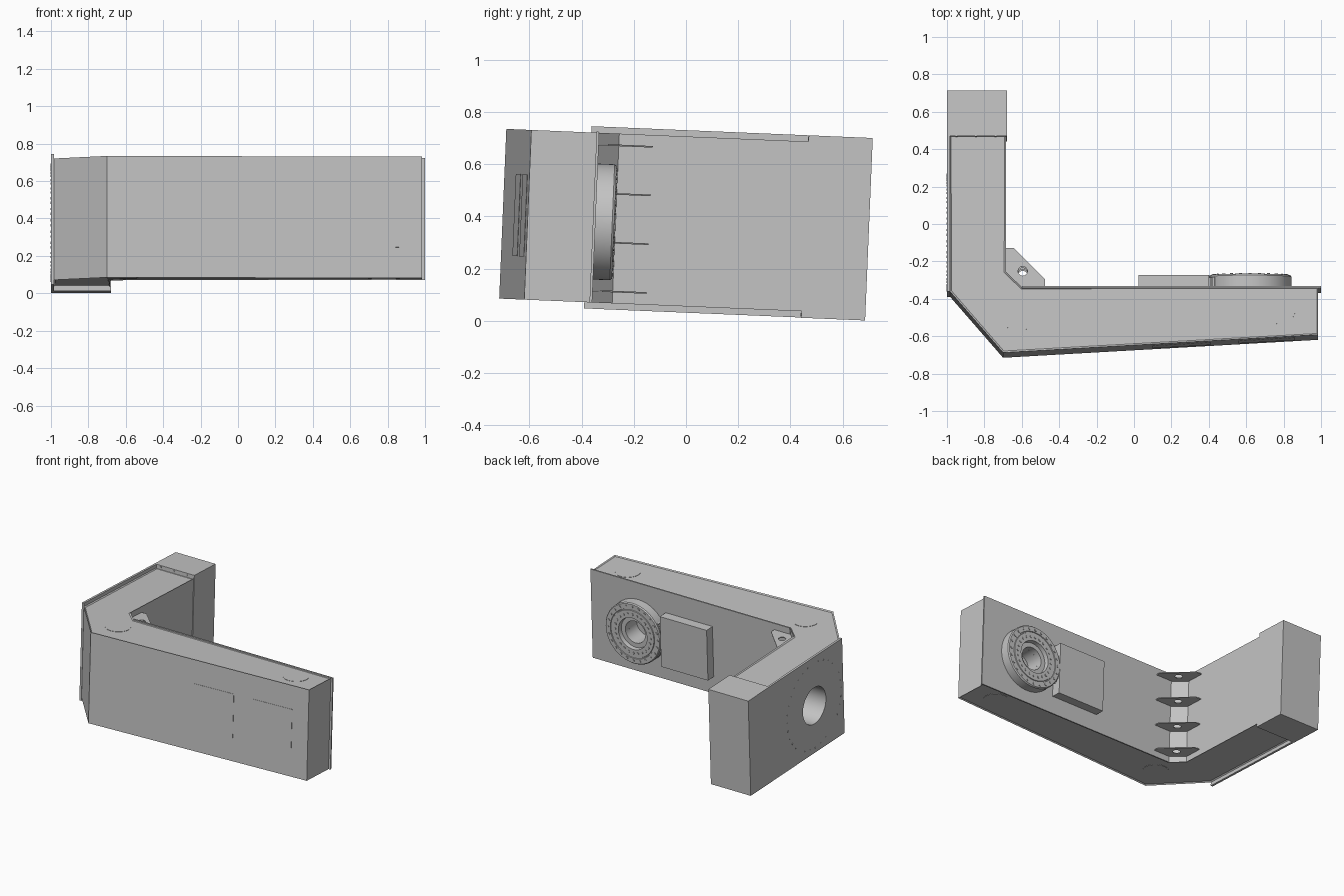
import bpy, bmesh, math
from mathutils import Matrix, Vector

cube = bpy.data.objects.get("Cube")
if cube:
    bpy.data.objects.remove(cube, do_unlink=True)

TILT = Matrix.Rotation(math.radians(-2.4), 4, 'X')  # whole unit leans slightly
Z0, Z1, ZC = 0.055, 0.705, 0.375

steel = bpy.data.materials.new("plain_grey")
steel.use_nodes = True
grey = (0.55, 0.55, 0.55, 1)
steel.diffuse_color = grey
steel.node_tree.nodes["Principled BSDF"].inputs["Base Color"].default_value = grey


def finish(name, bm, smooth=False):
    bmesh.ops.recalc_face_normals(bm, faces=bm.faces)
    mesh = bpy.data.meshes.new(name)
    bm.to_mesh(mesh)
    bm.free()
    mesh.materials.append(steel)
    obj = bpy.data.objects.new(name, mesh)
    bpy.context.collection.objects.link(obj)
    obj.matrix_world = TILT
    if smooth:
        bpy.ops.object.select_all(action='DESELECT')
        obj.select_set(True)
        bpy.context.view_layer.objects.active = obj
        bpy.ops.object.shade_smooth_by_angle(angle=math.radians(35))
    return obj


def prism(name, outline, z0, z1, recess=0):
    bm = bmesh.new()
    base = bm.faces.new([bm.verts.new((x, y, z0)) for x, y in outline])
    top = bmesh.ops.extrude_face_region(bm, geom=[base])["geom"]
    bmesh.ops.translate(bm, vec=(0, 0, z1 - z0),
                        verts=[v for v in top if isinstance(v, bmesh.types.BMVert)])
    bmesh.ops.recalc_face_normals(bm, faces=bm.faces)
    if recess:
        caps = [f for f in bm.faces if abs(f.normal.z) > 0.9]
        bmesh.ops.inset_individual(bm, faces=caps, thickness=0.01, depth=-recess)
    return finish(name, bm)


def box(name, x0, x1, y0, y1, z0, z1):
    return prism(name, [(x0, y0), (x1, y0), (x1, y1), (x0, y1)], z0, z1)


def add_rod(bm, center, axis, radius, depth, sides):
    turn = Vector(axis).to_track_quat('Z', 'Y').to_matrix().to_4x4()
    bmesh.ops.create_cone(bm, cap_ends=True, segments=sides, radius1=radius, radius2=radius,
                          depth=depth, matrix=Matrix.Translation(center) @ turn)


def rods(name, centers, axis, radius, depth, sides=10):
    bm = bmesh.new()
    for c in centers:
        add_rod(bm, c, axis, radius, depth, sides)
    return finish(name, bm, True)


def cut(obj, cutter):
    cutter.hide_render = True
    mod = obj.modifiers.new("hole", 'BOOLEAN')
    mod.operation, mod.solver, mod.object = 'DIFFERENCE', 'EXACT', cutter
    bpy.ops.object.select_all(action='DESELECT')
    bpy.context.view_layer.objects.active = obj
    obj.select_set(True)
    bpy.ops.object.modifier_apply(modifier=mod.name)


def circle(radius, count, start=0):
    for i in range(count):
        a = start + math.tau * i / count
        yield radius * math.cos(a), radius * math.sin(a)


# L-shaped hollow-looking arm with sunken top and bottom panels
arm = prism("arm_body", [(-0.7, -0.718), (0.985, -0.622), (0.985, -0.367), (-0.6, -0.367),
                         (-0.685, -0.285), (-0.685, 0.445), (-0.985, 0.445), (-0.985, -0.39)],
            Z0, Z1, 0.007)
box("back_wall", -0.6, 1.0, -0.372, -0.362, Z0, Z1 + 0.004)
plate = box("side_plate", -1.0, -0.984, -0.392, 0.442, 0.031, 0.729)
box("end_block", -1.0, -0.68, 0.44, 0.685, 0.03, 0.729)

# Round opening and bolt circle on the outer side
HY = -0.06
hole = rods("side_hole_cutter", [(-0.86, HY, ZC)], (1, 0, 0), 0.132, 0.32, 48)
cut(arm, hole)
cut(plate, hole)
rods("side_bolts", [(-1.0, HY + a, ZC + b) for a, b in circle(0.31, 32)],
     (1, 0, 0), 0.006, 0.003)

# Bolts on the lips of the end block
rods("block_bolts", [(x, 0.44, z) for x in (-0.95, -0.845, -0.74) for z in (0.042, 0.717)],
     (0, 1, 0), 0.007, 0.006)

# Corner gussets, each with a lightening hole
gusset_hole = rods("gusset_hole_cutter", [(-0.595, -0.28, ZC)], (0, 0, 1), 0.025, 1.0, 24)
for i, z in enumerate((0.10, 0.287, 0.474, 0.66)):
    g = prism("gusset_%d" % (i + 1),
              [(-0.69, -0.155), (-0.645, -0.155), (-0.475, -0.325), (-0.475, -0.37),
               (-0.6, -0.37), (-0.69, -0.285)], z - 0.003, z + 0.003)
    cut(g, gusset_hole)

# Rotary drive: stepped ring turned about the y axis
DX, DZ, DY, FACE = 0.62, 0.365, -0.363, -0.29
bore = rods("bore_cutter", [(DX, -0.37, DZ)], (0, 1, 0), 0.08, 0.16, 48)
cut(arm, bore)
cut(bpy.data.objects["back_wall"], bore)
profile = [(0.08, DY), (0.222, DY), (0.222, FACE - 0.008), (0.216, FACE), (0.18, FACE),
           (0.178, FACE - 0.005), (0.172, FACE - 0.005), (0.17, FACE), (0.115, FACE),
           (0.112, FACE - 0.03), (0.08, FACE - 0.03)]
bm = bmesh.new()
vs = [bm.verts.new((DX + r, y, DZ)) for r, y in profile]
es = [bm.edges.new((vs[i], vs[i - 1])) for i in range(len(vs))]
bmesh.ops.spin(bm, geom=vs + es, cent=(DX, 0, DZ), axis=(0, 1, 0), angle=math.tau, steps=64)
bmesh.ops.remove_doubles(bm, verts=bm.verts, dist=0.0001)
finish("drive_ring", bm, True)
rods("drive_bolts", [(DX + a, FACE, DZ + b) for r in (0.198, 0.142) for a, b in circle(r, 24)],
     (0, 1, 0), 0.009, 0.008)
box("drive_housing", 0.025, 0.4, -0.37, -0.295, 0.18, 0.55)

# Gear teeth showing between ring and housing
bm = bmesh.new()
for i in range(-9, 10):
    a = math.pi + i * 0.06
    add_rod(bm, (DX + 0.22 * math.cos(a), -0.33, DZ + 0.22 * math.sin(a)),
            (0, 1, 0), 0.009, 0.05, 6)
finish("drive_teeth", bm)

# Thin access covers on the top and bottom
rods("access_covers", [(x, y, z) for x, y in ((-0.62, -0.52), (0.78, -0.48))
                       for z in (Z0 + 0.007, Z1 - 0.007)], (0, 0, 1), 0.085, 0.004, 40)

# Thin panels on the slanted front face
slope = (0.718 - 0.622) / 1.685
for name, x0, x1 in (("front_panel_inner", 0.1, 0.41), ("front_panel_outer", 0.56, 0.86)):
    ya, yb = (-0.718 + slope * (x + 0.7) for x in (x0, x1))
    prism(name, [(x0, ya - 0.002), (x1, yb - 0.002), (x1, yb + 0.01), (x0, ya + 0.01)],
          0.22, 0.535)

# Helpers are no longer needed after cutting
for helper in (hole, gusset_hole, bore):
    bpy.data.objects.remove(helper, do_unlink=True)
